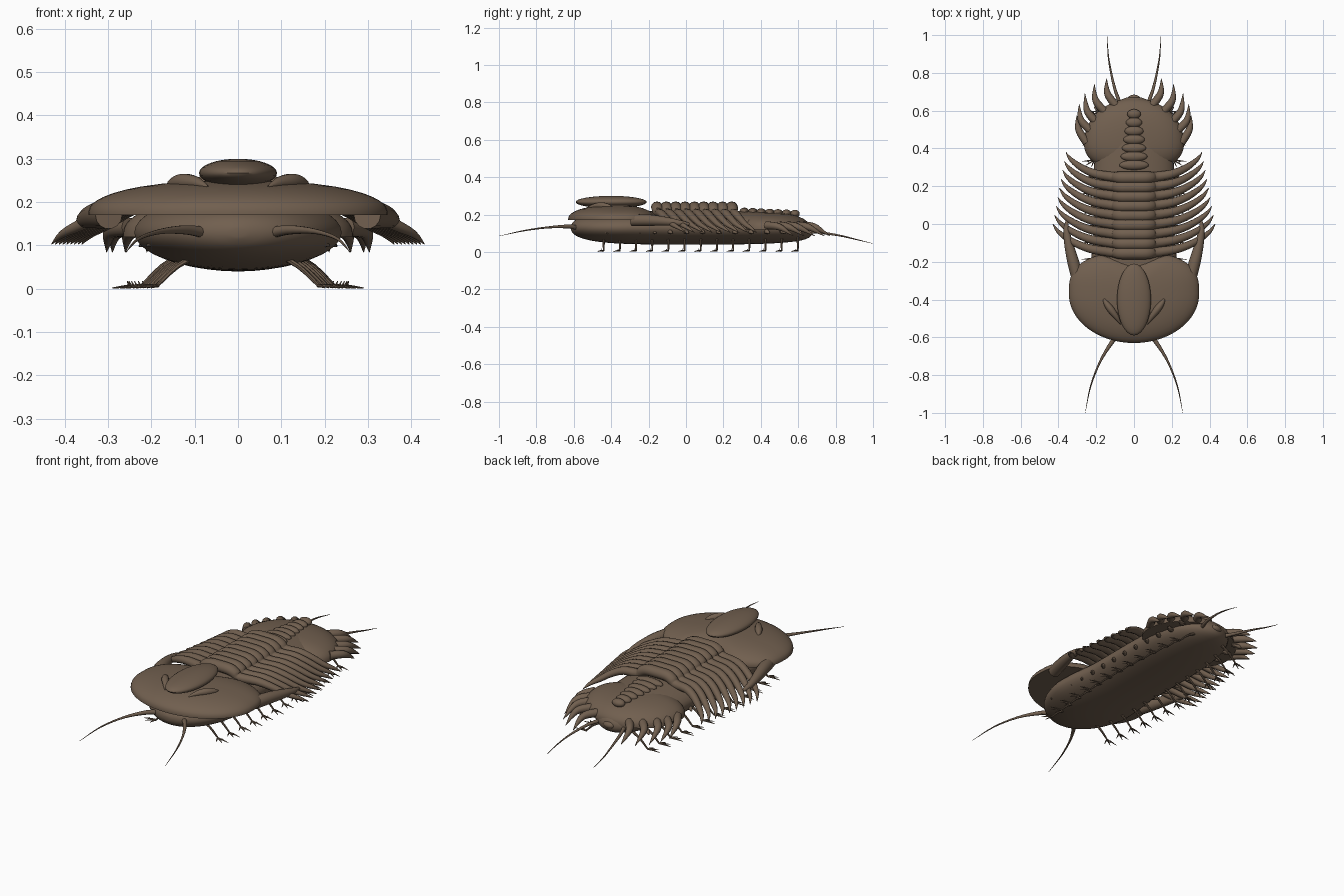
import bpy, bmesh, math
from mathutils import Vector

if "Cube" in bpy.data.objects:
    bpy.data.objects.remove(bpy.data.objects["Cube"])

shell = bpy.data.materials.new("brown_shell")
shell.diffuse_color = (0.165, 0.115, 0.078, 1)
shell.use_nodes = True
shell.node_tree.nodes["Principled BSDF"].inputs["Base Color"].default_value = shell.diffuse_color


def finish(bm, name, angle=50):
    bmesh.ops.remove_doubles(bm, verts=bm.verts, dist=0.00005)
    bmesh.ops.recalc_face_normals(bm, faces=bm.faces)
    me = bpy.data.meshes.new(name)
    bm.to_mesh(me)
    bm.free()
    me.materials.append(shell)
    ob = bpy.data.objects.new(name, me)
    bpy.context.collection.objects.link(ob)
    bpy.ops.object.select_all(action='DESELECT')
    ob.select_set(True)
    bpy.context.view_layer.objects.active = ob
    bpy.ops.object.shade_smooth_by_angle(angle=math.radians(angle))
    return ob


def skin(bm, rings, caps=True):
    """Join closed rings of points with quads."""
    vr = [[bm.verts.new(p) for p in ring] for ring in rings]
    for a, b in zip(vr, vr[1:]):
        for i in range(len(a)):
            j = (i + 1) % len(a)
            bm.faces.new((a[i], a[j], b[j], b[i]))
    if caps:
        bm.faces.new(vr[0])
        bm.faces.new(vr[-1][::-1])


def spline(pts, steps):
    """Smooth path through rows of (x, y, z, radius)."""
    p = [pts[0]] + list(pts) + [pts[-1]]
    out = []
    for k in range(1, len(p) - 2):
        for s in range(steps):
            t = s / steps
            out.append([0.5 * (2 * b + (c - a) * t + (2 * a - 5 * b + 4 * c - d) * t * t
                               + (3 * b - a - 3 * c + d) * t ** 3)
                        for a, b, c, d in zip(p[k - 1], p[k], p[k + 1], p[k + 2])])
    return out + [list(pts[-1])]


def tube(bm, pts, flat=1.0, sides=10, steps=4):
    path = spline(pts, steps)
    pos = [Vector(q[:3]) for q in path]
    rings = []
    for i, q in enumerate(path):
        t = (pos[min(i + 1, len(pos) - 1)] - pos[max(i - 1, 0)]).normalized()
        side = t.cross(Vector((0, 0, 1))).normalized()
        up = side.cross(t)
        r = max(q[3], 0.0006)
        rings.append([pos[i] + side * r * math.cos(a) + up * r * flat * math.sin(a)
                      for a in (2 * math.pi * k / sides for k in range(sides))])
    skin(bm, rings)


def mirrored(pts):
    return [(-x, y, z, r) for x, y, z, r in pts]


def pair(name, pts, **kw):
    for label, p in (("left", pts), ("right", mirrored(pts))):
        bm = bmesh.new()
        tube(bm, p, **kw)
        finish(bm, f"{name}_{label}")


def ellipsoid(name, centre, size, segs=32, rings=16):
    bm = bmesh.new()
    bmesh.ops.create_uvsphere(bm, u_segments=segs, v_segments=rings, radius=1)
    for v in bm.verts:
        v.co = Vector([v.co[i] * size[i] + centre[i] for i in range(3)])
    finish(bm, name)


def dome(name, outline, centre_y, base, height, power):
    """Shield: outline(angle) shrunk in rings, rising from a flat rim."""
    bm = bmesh.new()
    n, rings = 64, []
    radii = [0.001, 1, 1, 0.99, 0.97, 0.94, 0.9, 0.84, 0.75, 0.65, 0.5, 0.35, 0.2, 0.001]
    for k, r in enumerate(radii):
        z = base if k < 2 else base + 0.008 + (height - 0.008) * math.sqrt(max(0, 1 - r ** power))
        ring = []
        for i in range(n):
            x, y = outline(2 * math.pi * i / n)
            ring.append((x * r, centre_y + y * r, z))
        rings.append(ring)
    skin(bm, rings)
    finish(bm, name)


# long rounded belly
bm = bmesh.new()
rings = []
for i in range(41):
    s = -math.cos(math.pi * i / 40)
    y = 0.03 + 0.645 * s
    k = max(0.004, (1 - abs(s) ** 4)) ** 0.5
    w = (0.255 - 0.04 * min(1, max(0, (y + 0.35) / 0.25))) * k
    rings.append([(w * math.cos(a), y, 0.13 - 0.02 * max(0, s) ** 6 + 0.09 * k ** 0.8 * math.sin(a))
                  for a in (2 * math.pi * j / 40 for j in range(40))])
skin(bm, rings)
finish(bm, "belly")


# head shield with two rear lobes and a shallow notch between them
def head_outline(a):
    c, s = math.cos(a), math.sin(a)
    if s < 0:
        return 0.345 * c, 0.26 * s
    y = 0.228 * abs(s) ** 0.65 - 0.055 * math.cos(min(1, abs(c) / 0.6) * math.pi / 2) ** 2
    return 0.345 * math.copysign(abs(c) ** 0.95, c), y


dome("head_shield", head_outline, -0.37, 0.17, 0.08, 2.4)
ellipsoid("head_boss", (0, -0.4, 0.267), (0.09, 0.19, 0.033))
pair("eye_ridge", [(0.07, -0.53, 0.235, 0.003), (0.095, -0.49, 0.244, 0.014),
                   (0.125, -0.45, 0.247, 0.019), (0.15, -0.415, 0.243, 0.013),
                   (0.162, -0.39, 0.236, 0.002)])
pair("cheek_spine", [(0.298, -0.29, 0.17, 0.032), (0.322, -0.2, 0.17, 0.031),
                     (0.347, -0.1, 0.163, 0.023), (0.358, -0.02, 0.153, 0.014),
                     (0.35, 0.045, 0.145, 0.001)], sides=14)
pair("antenna", [(0.08, -0.58, 0.13, 0.013), (0.12, -0.63, 0.136, 0.011),
                 (0.18, -0.73, 0.132, 0.006), (0.23, -0.86, 0.115, 0.0035),
                 (0.258, -1.0, 0.085, 0.0008)])

# thorax: arched segments ending in swept spines
for i in range(9):
    f = i / 8
    y = -0.155 + 0.05 * i
    tip = 0.43 - 0.07 * f
    w = tip - 0.1
    sweep = 0.155 - 0.02 * f
    half = [(0.06, y, 0.239, 0.032), (0.09, y + 0.002, 0.226, 0.03),
            (0.115, y + 0.005, 0.208, 0.026),
            (0.1 + w * 0.35, y + sweep * 0.13, 0.207, 0.023),
            (0.1 + w * 0.58, y + sweep * 0.29, 0.184, 0.02),
            (0.1 + w * 0.78, y + sweep * 0.52, 0.15, 0.016),
            (0.1 + w * 0.92, y + sweep * 0.76, 0.127, 0.01),
            (tip, y + sweep, 0.103, 0.001)]
    bm = bmesh.new()
    tube(bm, mirrored(half)[::-1] + [(0, y, 0.241, 0.032)] + half, flat=0.9, sides=12, steps=3)
    finish(bm, f"thorax_segment_{i + 1}")


# tail shield, squarer towards the front
def tail_outline(a):
    c, s = math.cos(a), math.sin(a)
    if s > 0:
        return 0.265 * c, 0.235 * s
    return 0.265 * math.copysign(abs(c) ** 0.75, c), -0.15 * abs(s) ** 0.9


dome("tail_shield", tail_outline, 0.43, 0.12, 0.09, 2.6)
ellipsoid("tail_knob", (0, 0.66, 0.115), (0.035, 0.025, 0.02), 20, 10)
for i in range(7):
    ellipsoid(f"tail_bead_{i + 1}", (0, 0.312 + 0.045 * i, 0.216 - 0.002 * i),
              (0.078 - 0.007 * i, 0.026, 0.021), 24, 12)

# hooked spines round the tail shield: root, bend and tip
hooks = [((0.09, 0.62), (0.14, 0.69), (0.145, 0.77)),
         ((0.15, 0.59), (0.203, 0.655), (0.21, 0.74)),
         ((0.2, 0.54), (0.248, 0.6), (0.26, 0.69)),
         ((0.225, 0.49), (0.28, 0.55), (0.29, 0.635)),
         ((0.25, 0.43), (0.293, 0.5), (0.303, 0.575))]
for i, (a, b, c) in enumerate(hooks):
    pair(f"tail_spine_{i + 1}", [(*a, 0.142, 0.022), (*b, 0.133, 0.018), (*c, 0.085, 0.001)], steps=7)
pair("tail_feeler", [(0.07, 0.63, 0.11, 0.011), (0.1, 0.71, 0.105, 0.008),
                     (0.125, 0.82, 0.088, 0.005), (0.138, 0.91, 0.067, 0.003),
                     (0.14, 1.0, 0.045, 0.0008)])

# walking legs with hip knobs and forward-splayed toes
for i in range(13):
    y = -0.44 + 0.0865 * i
    out = 0.25 + 0.04 * math.sin(math.pi * (i + 0.5) / 13)
    for sx, label in ((1, "left"), (-1, "right")):
        bm = bmesh.new()
        k = out - 0.29
        parts = [[(0.12 + k, y, 0.085, 0.008), (0.175 + k, y, 0.052, 0.006),
                  (0.207 + k, y, 0.022, 0.005), (0.222 + k, y, 0.007, 0.004)],
                 [(0.185 + k * 0.5, y, 0.11, 0.012), (0.212 + k * 0.5, y + 0.01, 0.108, 0.012),
                  (0.228 + k * 0.5, y + 0.022, 0.098, 0.002)]]
        for dx, dy in ((0.012, -0.036), (0.045, -0.03), (0.067, -0.008)):
            parts.append([(0.22 + k, y, 0.007, 0.004),
                          (0.222 + k + dx * 0.5, y + dy * 0.5, 0.006, 0.0035),
                          (0.223 + k + dx, y + dy, 0.002, 0.001)])
        # small claw above the toes
        parts.append([(0.25 + k, y - 0.01, 0.005, 0.003), (0.256 + k, y - 0.01, 0.018, 0.0008)])
        for p in parts:
            tube(bm, p if sx > 0 else mirrored(p), sides=7, steps=2)
        finish(bm, f"leg_{i + 1}_{label}")
